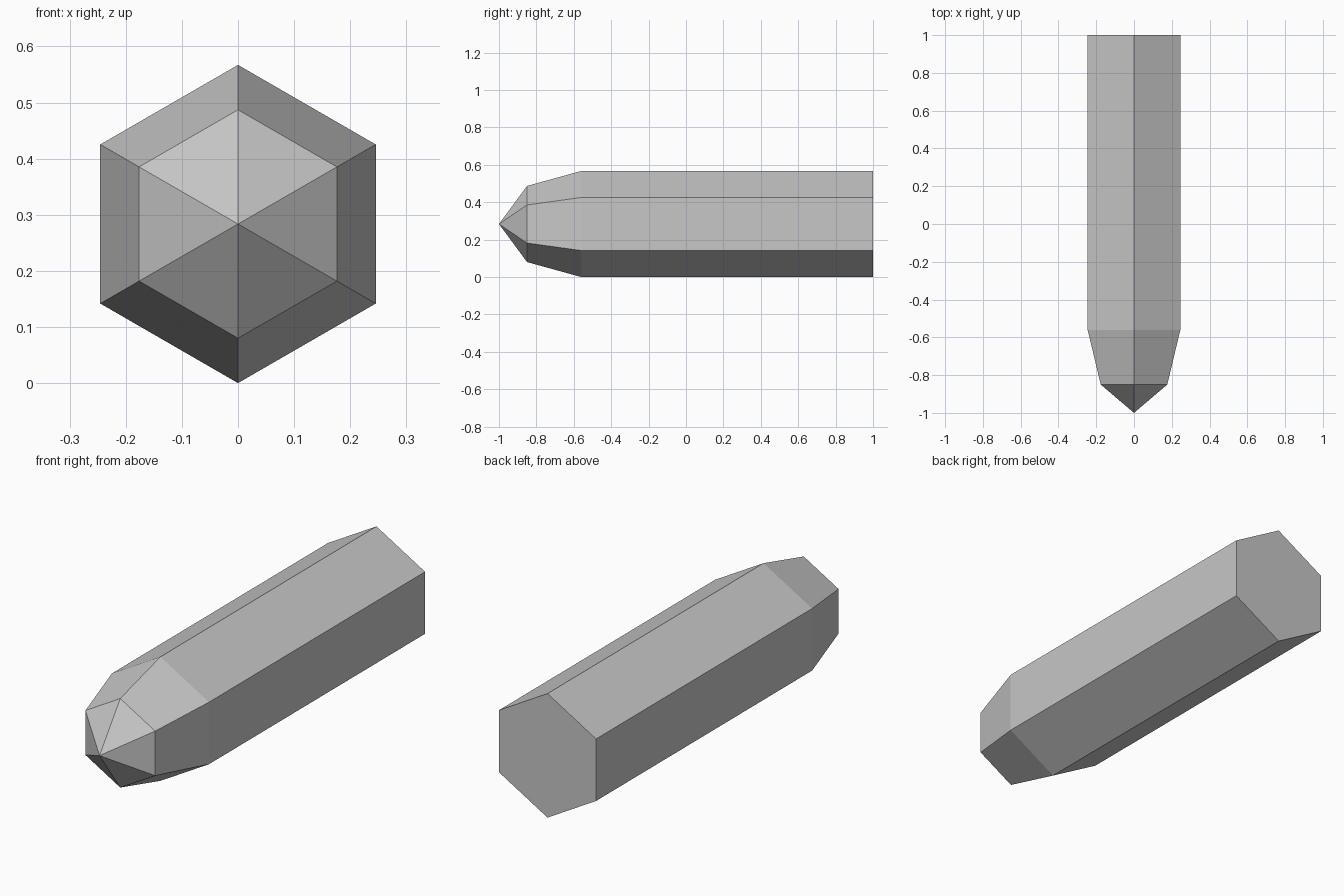
import bpy
import bmesh
from math import cos, sin, tau

cube = bpy.data.objects.get("Cube")
if cube:
    bpy.data.objects.remove(cube, do_unlink=True)

SIDES = 6
RADIUS = 0.2835
# Hexagonal sections from the back end to the tip base: (y, radius)
SECTIONS = [(1.0, RADIUS), (-0.56, RADIUS), (-0.85, 0.2035)]
TIP_Y = -1.0

grey = bpy.data.materials.new("light grey")
grey.use_nodes = True
colour = (0.57, 0.57, 0.57, 1.0)
grey.diffuse_color = colour
grey.node_tree.nodes["Principled BSDF"].inputs["Base Color"].default_value = colour

bm = bmesh.new()


def ring(y, radius):
    """Hexagon with a corner pointing straight up."""
    return [bm.verts.new((radius * sin(tau * i / SIDES), y,
                          RADIUS + radius * cos(tau * i / SIDES)))
            for i in range(SIDES)]


rings = [ring(y, r) for y, r in SECTIONS]

# Long sides and tapered shoulder
for a, b in zip(rings, rings[1:]):
    for i in range(SIDES):
        j = (i + 1) % SIDES
        bm.faces.new((a[i], a[j], b[j], b[i]))

# Flat back end
bm.faces.new(rings[0])

# Pointed tip
tip = bm.verts.new((0, TIP_Y, RADIUS))
for i in range(SIDES):
    bm.faces.new((rings[-1][i], rings[-1][(i + 1) % SIDES], tip))

bmesh.ops.recalc_face_normals(bm, faces=bm.faces)
mesh = bpy.data.meshes.new("hexagonal_crystal")
bm.to_mesh(mesh)
bm.free()
mesh.materials.append(grey)
crystal = bpy.data.objects.new("hexagonal_crystal", mesh)
bpy.context.collection.objects.link(crystal)
